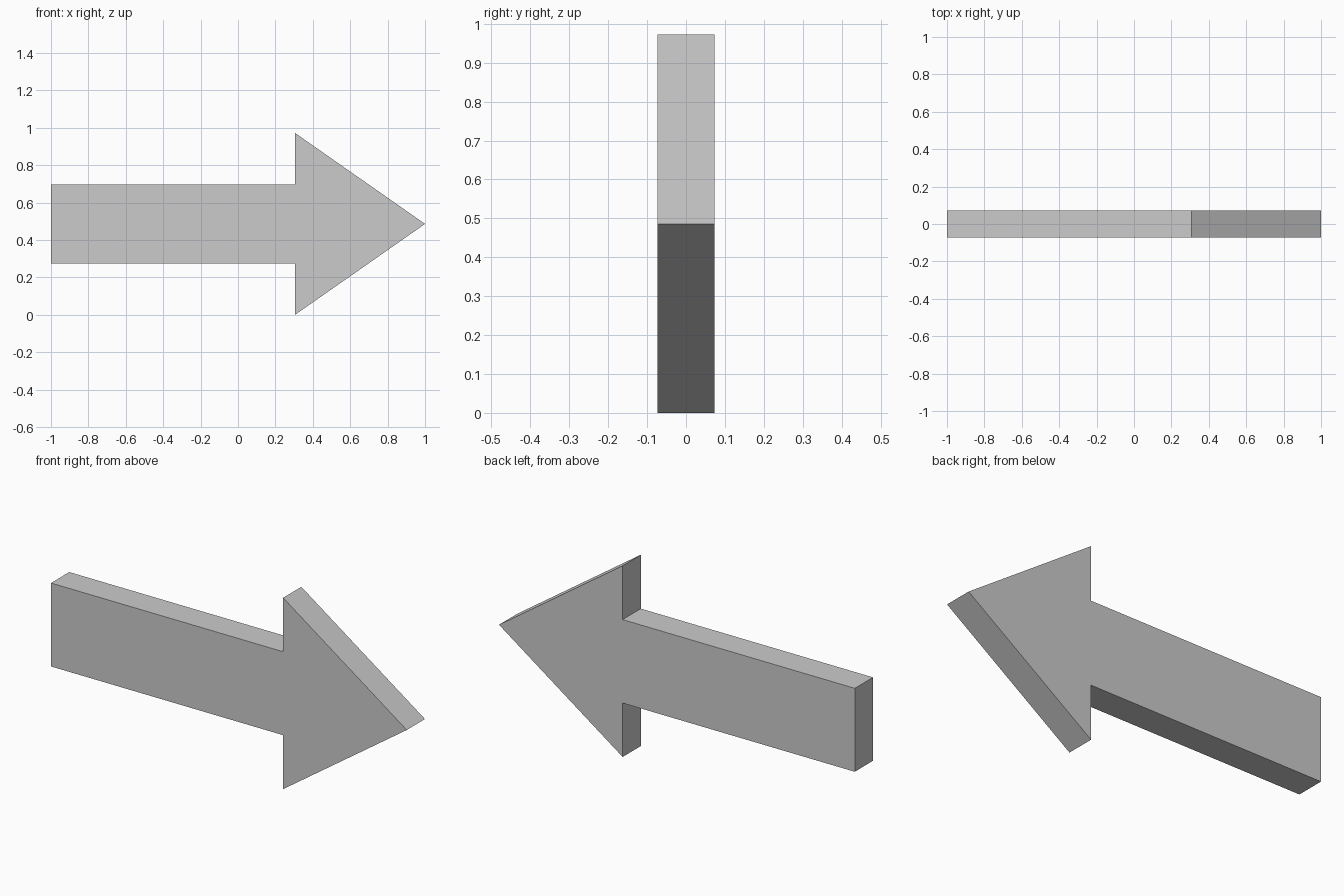
import bpy
import bmesh

cube = bpy.data.objects.get("Cube")
if cube:
    bpy.data.objects.remove(cube, do_unlink=True)

# Dimensions
HALF_DEPTH = 0.073
MID = 0.486          # height of the arrow's centre line and half the head width
SHAFT = 0.212        # half the shaft width
NECK = 0.305         # where the head meets the shaft

grey = bpy.data.materials.new("light_grey")
grey.use_nodes = True
colour = (0.6, 0.6, 0.6, 1)
grey.diffuse_color = colour
grey.node_tree.nodes["Principled BSDF"].inputs["Base Color"].default_value = colour

# Arrow outline: lower half, tip, then the mirrored upper half
lower = [(-1, -SHAFT), (NECK, -SHAFT), (NECK, -MID)]
upper = [(x, -z) for x, z in reversed(lower)]
outline = lower + [(1, 0)] + upper

# Extrude the outline through its thickness
bm = bmesh.new()
front = bm.faces.new([bm.verts.new((x, -HALF_DEPTH, MID + z)) for x, z in outline])
result = bmesh.ops.extrude_face_region(bm, geom=[front], use_keep_orig=True)
back_verts = [g for g in result["geom"] if isinstance(g, bmesh.types.BMVert)]
bmesh.ops.translate(bm, vec=(0, 2 * HALF_DEPTH, 0), verts=back_verts)
bmesh.ops.recalc_face_normals(bm, faces=bm.faces)

mesh = bpy.data.meshes.new("arrow")
bm.to_mesh(mesh)
bm.free()
mesh.materials.append(grey)
arrow = bpy.data.objects.new("arrow", mesh)
bpy.context.collection.objects.link(arrow)
